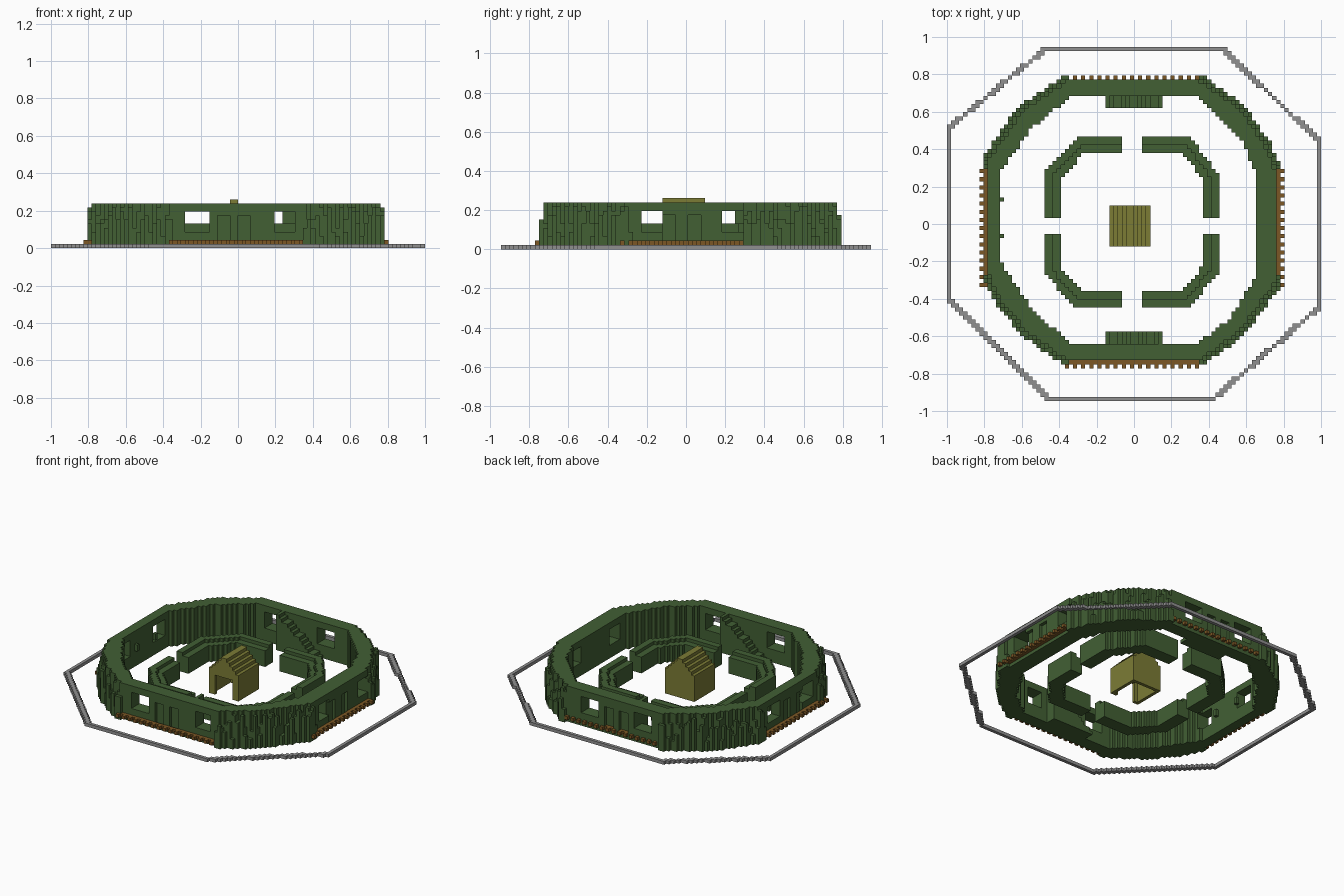
import bpy, bmesh, random
from mathutils import Vector

cube = bpy.data.objects.get("Cube")
if cube:
    bpy.data.objects.remove(cube)
random.seed(4)

C = 1 / 46          # block size
LAYERS = 11         # height of the big wall in blocks


def material(name, rgb):
    m = bpy.data.materials.new(name)
    m.use_nodes = True
    m.diffuse_color = (*rgb, 1)
    bsdf = next(n for n in m.node_tree.nodes if n.type == 'BSDF_PRINCIPLED')
    bsdf.inputs["Base Color"].default_value = (*rgb, 1)
    bsdf.inputs["Roughness"].default_value = 0.9
    return m


GREEN = material("moss green", (0.054, 0.115, 0.034))
OLIVE = material("olive yellow", (0.20, 0.20, 0.036))
BROWN = material("timber brown", (0.20, 0.095, 0.018))
GREY = material("stone grey", (0.28, 0.28, 0.28))


def px(i): return (i + 0.5) * C


def py(j): return j * C


# Corner offsets of one cube side per direction, wound outward
SIDES = {
    (1, 0, 0): [(1, 0, 0), (1, 1, 0), (1, 1, 1), (1, 0, 1)],
    (-1, 0, 0): [(0, 0, 0), (0, 0, 1), (0, 1, 1), (0, 1, 0)],
    (0, 1, 0): [(0, 1, 0), (0, 1, 1), (1, 1, 1), (1, 1, 0)],
    (0, -1, 0): [(0, 0, 0), (1, 0, 0), (1, 0, 1), (0, 0, 1)],
    (0, 0, 1): [(0, 0, 1), (1, 0, 1), (1, 1, 1), (0, 1, 1)],
    (0, 0, -1): [(0, 0, 0), (0, 1, 0), (1, 1, 0), (1, 0, 0)],
}


def build(name, cells, mat):
    """Skin a set of blocks with only their exposed sides."""
    bm = bmesh.new()
    verts = {}
    for (i, j, k) in sorted(cells):
        for (a, b, c), corners in SIDES.items():
            if (i + a, j + b, k + c) in cells:
                continue
            loop = []
            for (u, v, w) in corners:
                key = (i + u, j + v, k + w)
                if key not in verts:
                    verts[key] = bm.verts.new((key[0] * C, (key[1] - 0.5) * C, key[2] * C))
                loop.append(verts[key])
            bm.faces.new(loop)
    me = bpy.data.meshes.new(name)
    bm.to_mesh(me)
    bm.free()
    me.materials.append(mat)
    ob = bpy.data.objects.new(name, me)
    bpy.context.collection.objects.link(ob)
    return ob


def depth(x, y, outline):
    """Signed distance to a convex clockwise outline, negative inside."""
    best = -9
    for a, b in zip(outline, outline[1:] + outline[:1]):
        e = Vector((b[0] - a[0], b[1] - a[1])).normalized()
        best = max(best, (x - a[0]) * -e.y + (y - a[1]) * e.x)
    return best


COLUMNS = [(i, j) for i in range(-46, 46) for j in range(-43, 44)]

# Low stone border
border = [(-0.48, 0.946), (0.48, 0.946), (1, 0.45), (1, -0.45),
          (0.43, -0.946), (-0.46, -0.946), (-1, -0.41), (-1, 0.52)]
build("stone_border", {(i, j, 0) for i, j in COLUMNS
                       if -1.1 * C < depth(px(i), py(j), border) <= 0.001}, GREY)

# Big wall with a ragged skirt on its diagonal stretches
outer = [(-0.36, 0.765), (0.35, 0.765), (0.56, 0.62), (0.70, 0.42), (0.76, 0.28),
         (0.76, -0.31), (0.56, -0.58), (0.35, -0.725), (-0.36, -0.725),
         (-0.57, -0.58), (-0.72, -0.40), (-0.78, -0.26), (-0.78, 0.34), (-0.60, 0.60)]
inner = [(-0.33, 0.69), (0.33, 0.69), (0.57, 0.46), (0.66, 0.25), (0.66, -0.27),
         (0.50, -0.52), (0.33, -0.64), (-0.34, -0.64), (-0.55, -0.45),
         (-0.71, -0.21), (-0.71, 0.28), (-0.56, 0.50)]
wall = set()
for i, j in COLUMNS:
    x, y = px(i), py(j)
    d = depth(x, y, outer)
    if depth(x, y, inner) <= 0:
        continue
    if d <= 0:
        wall |= {(i, j, k) for k in range(LAYERS)}
    elif d < 1.5 * C and abs(x) > 0.35 and not -0.27 < y < 0.30:
        wall |= {(i, j, k) for k in range(random.randint(3, 10))}

# Window openings: wall side, start and end along the wall
windows = [("south", -0.285, -0.16), ("south", 0.19, 0.305),
           ("north", -0.285, -0.16), ("north", 0.11, 0.24),
           ("east", -0.225, -0.115), ("east", 0.18, 0.30),
           ("west", -0.225, -0.115), ("west", 0.11, 0.24)]


def on_side(cell, side, lo, hi):
    x, y = px(cell[0]), py(cell[1])
    along, across = (x, y) if side in ("south", "north") else (y, x)
    if side in ("south", "west"):
        across = -across
    return across > 0.5 and lo < along < hi


for w in windows:
    wall = {c for c in wall if not (4 <= c[2] <= 8 and on_side(c, *w))}

# Shallow outer panels between the windows
faces_at = {"north": 0.74, "south": 0.70, "east": 0.738, "west": 0.762}
for side, limit in faces_at.items():
    for lo, hi in ((-0.11, -0.05), (0.0, 0.07)):
        wall = {c for c in wall if not (
            1 <= c[2] <= 7 and on_side(c, side, lo, hi) and
            abs(py(c[1]) if side in ("north", "south") else px(c[0])) > limit)}
build("outer_wall", wall, GREEN)


# Staircases against the inside of the north and south walls
def staircase(name, lo, hi, y_lo, y_hi, top_at_left):
    cells = set()
    cols = [i for i, j in COLUMNS if j == 0 and lo < px(i) < hi]
    for n, i in enumerate(cols):
        t = (n + 0.5) / len(cols)
        height = max(1, round(LAYERS * (1 - t if top_at_left else t) + 0.4))
        cells |= {(i, j, k) for j in range(-43, 44) if y_lo < py(j) < y_hi
                  for k in range(min(height, LAYERS))}
    build(name, cells, GREEN)


staircase("north_stairs", -0.145, 0.155, 0.62, 0.685, True)
staircase("south_stairs", -0.155, 0.145, -0.64, -0.57, False)

# Small pegs on the inside of the west wall
build("west_pegs", {(-33, j, k) for j in (6, -3) for k in (5, 6)}, GREEN)

# Inner rampart: tall outer rim, lower walkway, gates on the four sides
rim = [(-0.30, 0.467), (0.30, 0.467), (0.457, 0.26), (0.457, -0.25),
       (0.31, -0.435), (-0.33, -0.435), (-0.48, -0.26), (-0.48, 0.27)]
rampart = set()
for i, j in COLUMNS:
    x, y = px(i), py(j)
    d = depth(x, y, rim)
    if -3.9 * C < d <= 0 and not (-0.06 < x < 0.033 or -0.055 < y < 0.04):
        rampart |= {(i, j, k) for k in range(6 if d > -2 * C else 5)}
build("inner_rampart", rampart, GREEN)

# Timber edging along the foot of each straight wall, every other block longer
edging = set()
for t in range(-17, 16):
    for step in range(2 if t % 2 else 1):
        edging |= {(t, 35 + step, 1), (t, -34 - step, 1)}
        if -15 <= t <= 14:
            edging |= {(35 + step, t, 1), (-37 - step, t, 1)}
build("timber_edging", edging, BROWN)

# Hut: hollow walls, stepped gable roof and a wide front doorway
hut = set()
for i in range(-6, 4):
    inset = min(i + 6, 3 - i)
    roof = 7 + inset
    for j in range(-5, 5):
        for k in range(roof + 1):
            side = inset == 0
            gable = j in (-5, 4)
            doorway = j == -5 and inset >= 2 and k < 6
            if (side or gable or k >= roof - 1) and not doorway:
                hut.add((i, j, k))
build("hut", hut, OLIVE)
